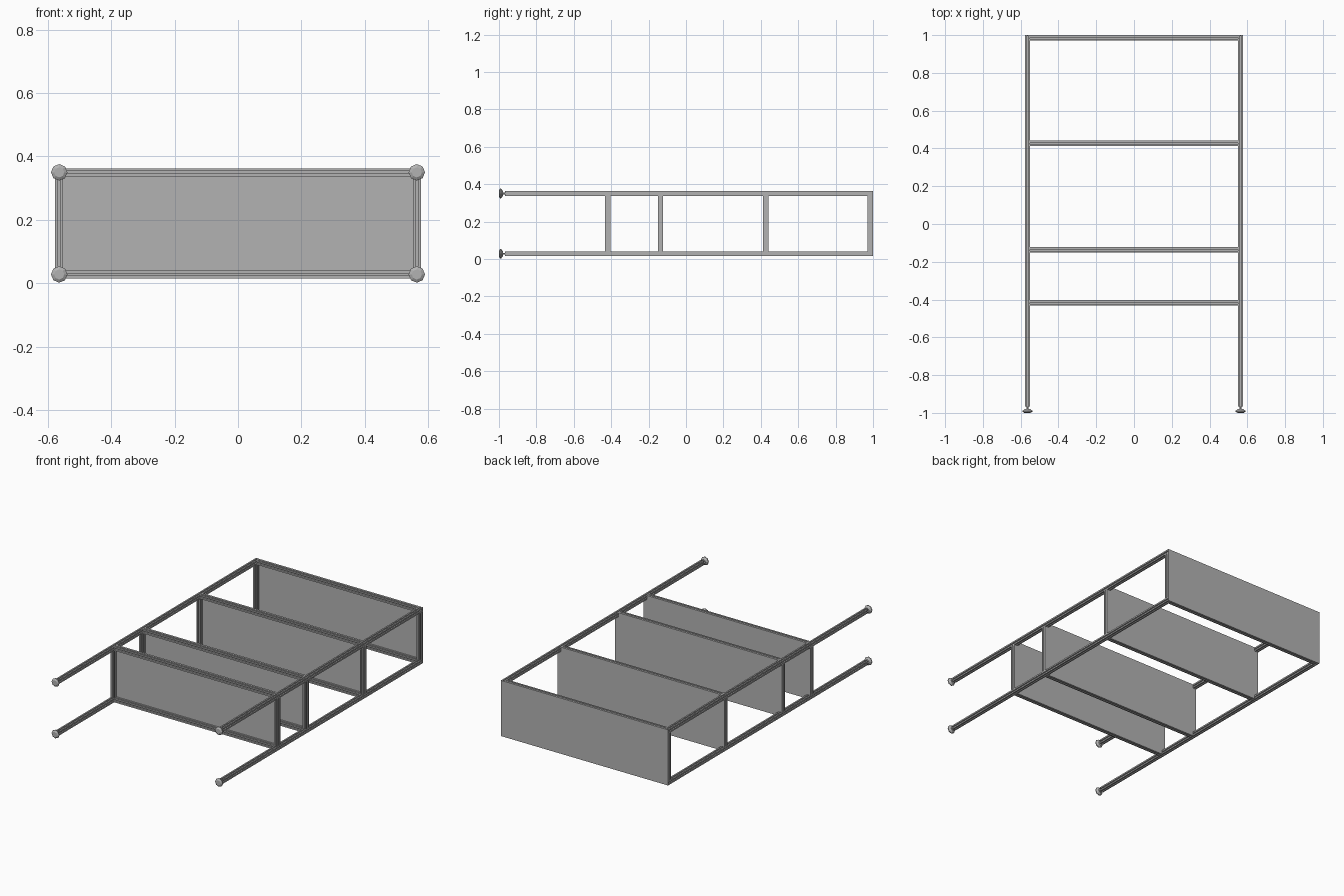
import bpy, bmesh, math
from mathutils import Vector, Matrix

if "Cube" in bpy.data.objects:
    bpy.data.objects.remove(bpy.data.objects["Cube"], do_unlink=True)

grey = bpy.data.materials.new("Aluminium grey")
grey.use_nodes = True
colour = (0.45, 0.45, 0.45, 1)
grey.diffuse_color = colour
grey.node_tree.nodes["Principled BSDF"].inputs["Base Color"].default_value = colour

PX, Z0, Z1 = 0.564, 0.028, 0.35   # post centres
H = 0.0125                        # half width of the slotted bar
SHELVES = [-0.403, -0.122, 0.442, 1.0]   # outer face of each shelf sheet
SHEET = 0.004


def prism(name, outline, start, matrix, length):
    """Extrude a flat outline along the local z axis."""
    bm = bmesh.new()
    face = bm.faces.new([bm.verts.new((x, y, 0)) for x, y in outline])
    top = bmesh.ops.extrude_face_region(bm, geom=[face])["geom"]
    bmesh.ops.translate(bm, vec=(0, 0, length),
                        verts=[v for v in top if isinstance(v, bmesh.types.BMVert)])
    bmesh.ops.recalc_face_normals(bm, faces=bm.faces)
    bm.transform(Matrix.Translation(start) @ matrix)
    mesh = bpy.data.meshes.new(name)
    bm.to_mesh(mesh)
    bm.free()
    mesh.materials.append(grey)
    ob = bpy.data.objects.new(name, mesh)
    bpy.context.collection.objects.link(ob)
    return ob


def slot_outline():
    """Square bar section with an undercut slot in every side."""
    side = [(-H, H), (-0.0034, H), (-0.0034, H - 0.003), (-0.0065, H - 0.003),
            (-0.0035, H - 0.008), (0.0035, H - 0.008), (0.0065, H - 0.003),
            (0.0034, H - 0.003), (0.0034, H)]
    pts = []
    for k in range(4):
        c, s = (1, 0, -1, 0)[k], (0, -1, 0, 1)[k]
        pts += [(x * c - y * s, x * s + y * c) for x, y in side]
    return pts


SECTION = slot_outline()


def bar(name, a, b):
    a, b = Vector(a), Vector(b)
    turn = {0: Matrix.Rotation(math.pi / 2, 4, 'Y'),
            1: Matrix.Rotation(-math.pi / 2, 4, 'X'),
            2: Matrix.Identity(4)}
    d = b - a
    axis = max(range(3), key=lambda i: abs(d[i]))
    return prism(name, SECTION, a, turn[axis], d.length)


def foot(name, x, z):
    """Faceted levelling foot with a thin stud, turned around the post axis."""
    profile = [(0.016, -1.0), (0.026, -0.994), (0.026, -0.989),
               (0.013, -0.979), (0.005, -0.979), (0.005, -0.964)]
    bm = bmesh.new()
    n = 8
    rings = []
    for r, y in profile:
        rings.append([bm.verts.new((x + r * math.cos(2 * math.pi * i / n), y,
                                    z + r * math.sin(2 * math.pi * i / n))) for i in range(n)])
    for lo, hi in zip(rings, rings[1:]):
        for i in range(n):
            j = (i + 1) % n
            bm.faces.new((lo[i], lo[j], hi[j], hi[i]))
    bm.faces.new(rings[0])
    bm.faces.new(rings[-1])
    bmesh.ops.recalc_face_normals(bm, faces=bm.faces)
    mesh = bpy.data.meshes.new(name)
    bm.to_mesh(mesh)
    bm.free()
    mesh.materials.append(grey)
    bpy.context.collection.objects.link(bpy.data.objects.new(name, mesh))


# Long posts and their feet
for sx, side in ((-PX, "right"), (PX, "left")):
    for z, level in ((Z0, "lower"), (Z1, "upper")):
        bar(f"{level}_{side}_post", (sx, -0.967, z), (sx, 1 - SHEET, z))
        foot(f"{level}_{side}_foot", sx, z)

# Shelf frames with a thin sheet on the far face
to_y = Matrix.Rotation(math.pi / 2, 4, 'X')
for i, y in enumerate(SHELVES, 1):
    yc = y - SHEET - H
    for z, level in ((Z0, "lower"), (Z1, "upper")):
        bar(f"shelf_{i}_{level}_rail", (-PX + H, yc, z), (PX - H, yc, z))
    for sx, side in ((-PX, "right"), (PX, "left")):
        bar(f"shelf_{i}_{side}_rail", (sx, yc, Z0 + H), (sx, yc, Z1 - H))
    X, lo, hi = PX + H, Z0 - H, Z1 + H
    if y == SHELVES[-1]:
        outline = [(-X, lo), (X, lo), (X, hi), (-X, hi)]
    else:
        # corners notched around the posts
        g = 2 * H
        outline = [(-X + g, lo), (X - g, lo), (X - g, lo + g), (X, lo + g),
                   (X, hi - g), (X - g, hi - g), (X - g, hi), (-X + g, hi),
                   (-X + g, hi - g), (-X, hi - g), (-X, lo + g), (-X + g, lo + g)]
    prism(f"shelf_{i}_sheet", outline, Vector((0, y, 0)), to_y, SHEET)
